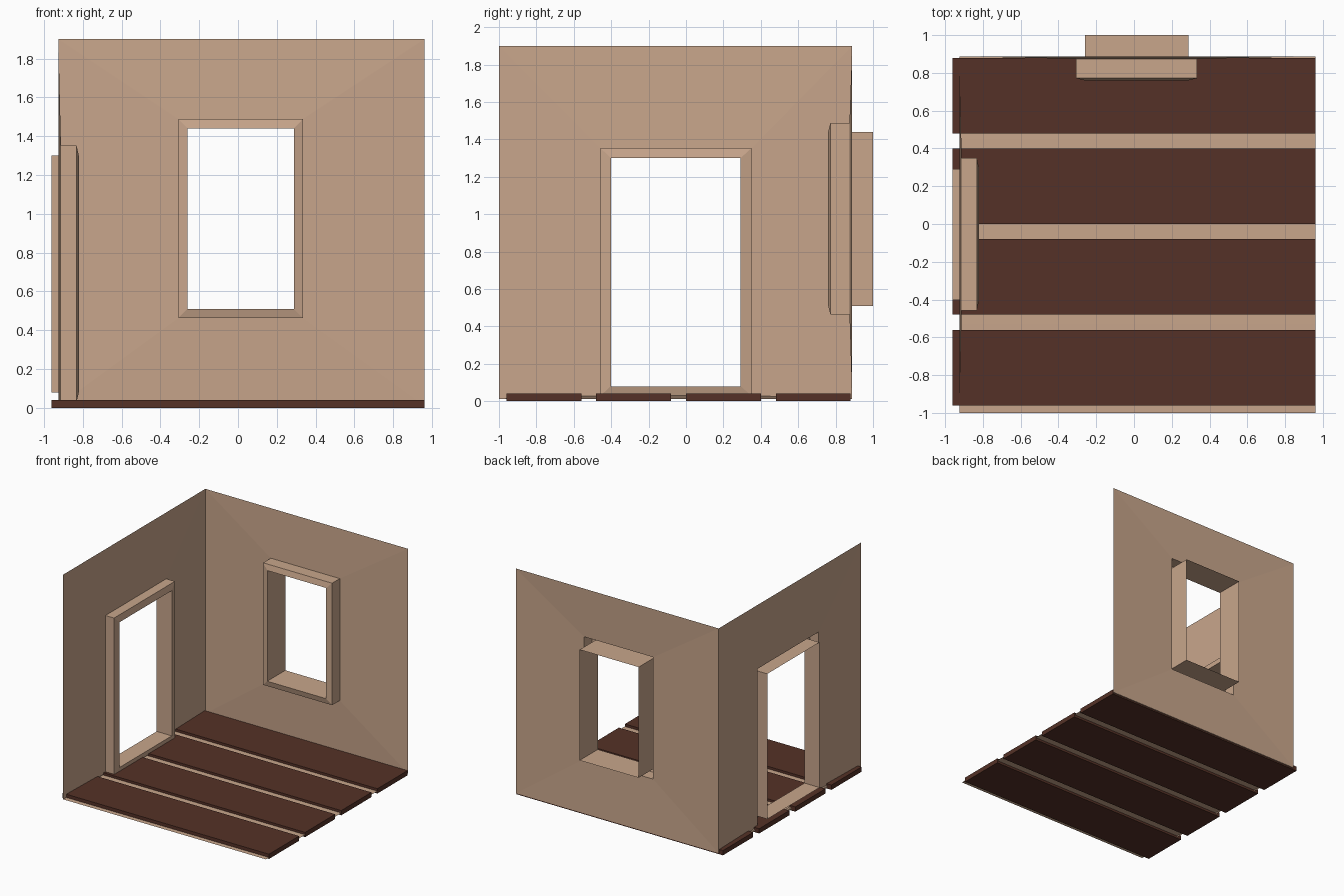
import bpy, bmesh

if "Cube" in bpy.data.objects:
    bpy.data.objects.remove(bpy.data.objects["Cube"])


def material(name, color):
    m = bpy.data.materials.new(name)
    m.diffuse_color = color
    m.use_nodes = True
    m.node_tree.nodes["Principled BSDF"].inputs["Base Color"].default_value = m.diffuse_color
    return m


plaster = material("plaster", (0.58, 0.38, 0.26, 1))
wood = material("dark_wood", (0.09, 0.031, 0.02, 1))


def finish(name, bm, mat):
    mesh = bpy.data.meshes.new(name)
    bm.to_mesh(mesh)
    bm.free()
    mesh.materials.append(mat)
    obj = bpy.data.objects.new(name, mesh)
    bpy.context.collection.objects.link(obj)
    return obj


def rect_strip(name, rings, to_xyz):
    """Join successive rectangles (u0, u1, v0, v1, depth) with quads."""
    bm = bmesh.new()
    prev = None
    for u0, u1, v0, v1, d in rings:
        loop = [bm.verts.new(to_xyz(u, v, d))
                for u, v in ((u0, v0), (u1, v0), (u1, v1), (u0, v1))]
        if prev:
            for i in range(4):
                j = (i + 1) % 4
                bm.faces.new((prev[i], prev[j], loop[j], loop[i]))
        prev = loop
    return finish(name, bm, plaster)


def wall_with_frame(wall, frame, outline, rim, opening, lip, outside, to_xyz):
    # Thin wall sheet around the hole, slightly dished towards the room
    rect_strip(wall, [outline, rim], to_xyz)
    # Raised surround, sloped face, then sleeve through to the outside
    rect_strip(frame, [rim, (*rim[:4], lip[0]), (*opening, lip[1]),
                       (*opening, outside)], to_xyz)


# Back wall and window
wall_with_frame("back_wall", "window_frame",
                (-0.925, 0.96, 0.012, 1.9, 0.888),
                (-0.307, 0.334, 0.463, 1.488, 0.874),
                (-0.26, 0.288, 0.51, 1.44), (0.772, 0.76), 1.0,
                lambda u, v, d: (u, d, v))

# Left wall and doorway
wall_with_frame("left_wall", "door_frame",
                (-1.0, 0.888, 0.012, 1.9, -0.925),
                (-0.457, 0.35, 0.03, 1.353, -0.912),
                (-0.402, 0.292, 0.08, 1.3), (-0.832, -0.82), -0.96,
                lambda u, v, d: (d, u, v))

# Floor sheet beneath the boards, slightly raised in the middle
bm = bmesh.new()
rows = [[bm.verts.new((x, y, z)) for x in (-0.925, 0.96)]
        for y, z in ((-1.0, 0.012), (-0.53, 0.02), (0.45, 0.02), (0.888, 0.012))]
for a, b in zip(rows, rows[1:]):
    bm.faces.new((a[0], a[1], b[1], b[0]))
finish("floor_sheet", bm, plaster)

# Four floor boards
for i in range(4):
    bm = bmesh.new()
    bmesh.ops.create_cube(bm, size=1)
    bmesh.ops.scale(bm, vec=(1.92, 0.4, 0.04), verts=bm.verts)
    bmesh.ops.translate(bm, vec=(0, -0.76 + 0.48 * i, 0.02), verts=bm.verts)
    finish(f"floor_board_{i + 1}", bm, wood)
